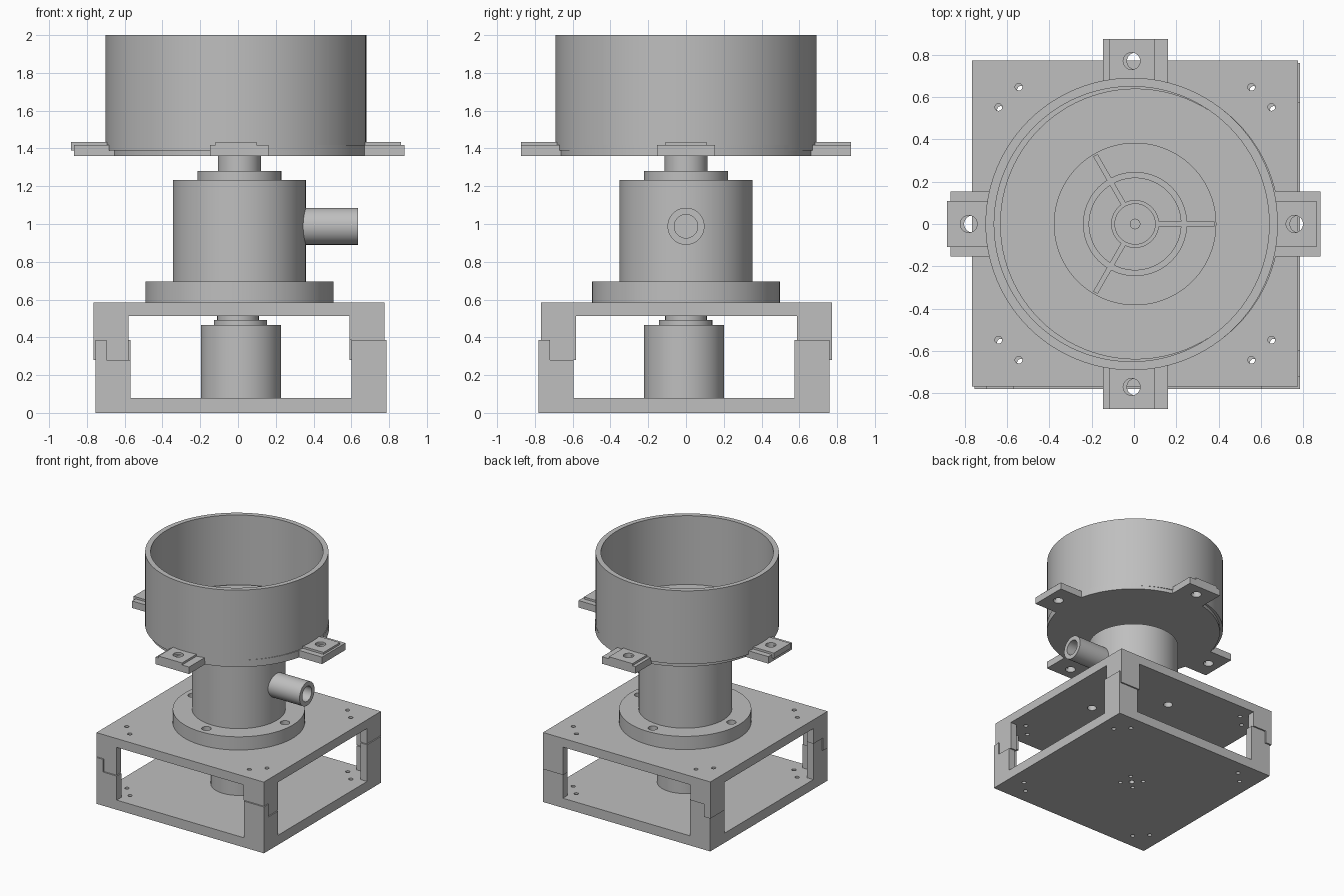
import bpy, bmesh
from math import radians, cos, sin
from mathutils import Matrix, Vector

if "Cube" in bpy.data.objects:
    bpy.data.objects.remove(bpy.data.objects["Cube"], do_unlink=True)

grey = bpy.data.materials.new("plain grey")
grey.use_nodes = True
COLOUR = (0.52, 0.52, 0.52, 1)
grey.diffuse_color = COLOUR
grey.node_tree.nodes["Principled BSDF"].inputs["Base Color"].default_value = COLOUR


def make(name, bm):
    mesh = bpy.data.meshes.new(name)
    bm.to_mesh(mesh)
    bm.free()
    mesh.materials.append(grey)
    ob = bpy.data.objects.new(name, mesh)
    bpy.context.collection.objects.link(ob)
    return ob


def add_cyl(bm, x, y, r, z0, z1, seg=96):
    bmesh.ops.create_cone(bm, cap_ends=True, segments=seg, radius1=r, radius2=r,
                          depth=z1 - z0, matrix=Matrix.Translation((x, y, (z0 + z1) / 2)))


def add_box(bm, lo, hi, turn=0, centre=(0, 0)):
    """Box between two corners, turned about z and then moved to a centre."""
    lo, hi = Vector(lo), Vector(hi)
    size = hi - lo
    m = (Matrix.Translation((*centre, 0)) @ Matrix.Rotation(radians(turn), 4, 'Z')
         @ Matrix.Translation((lo + hi) / 2) @ Matrix.Diagonal((*size, 1)))
    bmesh.ops.create_cube(bm, size=1, matrix=m)


def cyl(name, centre, r, z0, z1):
    bm = bmesh.new()
    add_cyl(bm, *centre, r, z0, z1)
    return make(name, bm)


def box(name, lo, hi, turn=0, centre=(0, 0)):
    bm = bmesh.new()
    add_box(bm, lo, hi, turn, centre)
    return make(name, bm)


def boolean(ob, tool, operation='DIFFERENCE'):
    """Apply a boolean and remove the tool."""
    tool.hide_render = True
    mod = ob.modifiers.new("cut", 'BOOLEAN')
    mod.operation, mod.object, mod.solver = operation, tool, 'EXACT'
    bpy.context.view_layer.objects.active = ob
    bpy.ops.object.modifier_apply(modifier=mod.name)
    bpy.data.objects.remove(tool, do_unlink=True)


def drill(ob, holes, z0, z1):
    """Cut vertical holes given as (x, y, radius)."""
    bm = bmesh.new()
    for x, y, r in holes:
        add_cyl(bm, x, y, r, z0, z1, 32)
    boolean(ob, make("drill", bm))


def ring_holes(centre, dist, r, start=0):
    return [(centre[0] + dist * cos(radians(start + 90 * k)),
             centre[1] + dist * sin(radians(start + 90 * k)), r) for k in range(4)]


def corner_holes(centre):
    return [(centre[0] + sx * a, centre[1] + sy * b, 0.017)
            for sx in (-1, 1) for sy in (-1, 1) for a, b in ((0.55, 0.645), (0.645, 0.55))]


LOW = (0.015, -0.01)     # lower frame and motor
TOP = (0.005, 0.002)     # upper frame
PUMP = (0.007, 0)        # housing and tank base
TANK = (-0.011, 0)       # tank shell
H, WING, WALL = 0.77, 0.185, 0.06

# Frame plates
base_plate = box("base_plate", (-H, -H, 0), (H, H, 0.08), 0, LOW)
drill(base_plate, corner_holes(LOW), -0.1, 0.2)
drill(base_plate, ring_holes(LOW, 0.09, 0.016, 45) + [(*LOW, 0.022)], -0.1, 0.06)
top_plate = box("top_plate", (-H, -H, 0.512), (H, H, 0.585), 0, TOP)
bolts = ring_holes(PUMP, 0.425, 0.036)
drill(top_plate, corner_holes(TOP) + bolts, 0.4, 0.7)

# Angle posts: each side has one short and one tall lower wing
for k in range(4):
    turn = 90 * k
    box(f"lower_tall_wing_{k}", (H - WING, -H, 0.08), (H, -H + WALL, 0.385), turn, LOW)
    box(f"lower_short_wing_{k}", (-H, -H, 0.08), (-H + WING, -H + WALL, 0.28), turn, LOW)
    box(f"upper_short_wing_{k}", (H - WING, -H, 0.385), (H, -H + WALL, 0.512), turn, TOP)
    box(f"upper_tall_wing_{k}", (-H, -H, 0.28), (-H + WING, -H + WALL, 0.512), turn, TOP)

# Motor under the top plate
cyl("motor", LOW, 0.212, 0.08, 0.465)
cyl("motor_collar", (0.013, -0.002), 0.141, 0.465, 0.493)
cyl("motor_boss", (0, 0), 0.11, 0.493, 0.512)

# Pump housing
flange = cyl("housing_flange", PUMP, 0.498, 0.585, 0.695)
drill(flange, bolts, 0.5, 0.8)
cyl("housing", PUMP, 0.352, 0.695, 1.232)
cyl("housing_cap", PUMP, 0.222, 1.232, 1.28)
cyl("neck", PUMP, 0.114, 1.28, 1.36)


def pipe(name, r, x0, x1):
    bm = bmesh.new()
    bmesh.ops.create_cone(bm, cap_ends=True, segments=64, radius1=r, radius2=r, depth=x1 - x0,
                          matrix=Matrix.Translation(((x0 + x1) / 2, 0, 0.988))
                          @ Matrix.Rotation(radians(90), 4, 'Y'))
    return make(name, bm)


spout = pipe("spout", 0.098, 0.32, 0.635)
boolean(spout, pipe("spout_bore", 0.062, 0.36, 0.8))

# Tank base disc and its lugs
cyl("tank_base", PUMP, 0.68, 1.36, 1.418)
cyl("base_spigot", PUMP, 0.64, 1.418, 1.428)
# Tank shell
shell = cyl("tank_shell", TANK, 0.691, 1.39, 2.0)
boolean(shell, cyl("shell_bore", TANK, 0.65, 1.3, 2.1))
# Lugs on the base and on the shell
for label, centre, half, start, z0, z1 in (("base", PUMP, 0.154, 0.64, 1.36, 1.418),
                                           ("shell", TANK, 0.108, 0.665, 1.39, 1.435)):
    for k in range(4):
        lug = box(f"{label}_lug_{k}", (start, -half, z0), (0.874, half, z1), 90 * k, centre)
        drill(lug, [ring_holes(centre, 0.77, 0.04)[k]], 1.2, 1.6)

# Impeller on the tank floor
cyl("impeller_disc", (0.005, 0), 0.384, 1.42, 1.445)
for label, outer, inner in (("outer", 0.246, 0.217), ("inner", 0.113, 0.095)):
    ring = cyl(f"impeller_{label}_ring", (0.005, 0), outer, 1.44, 1.47)
    boolean(ring, cyl("ring_bore", (0.005, 0), inner, 1.3, 1.6))
for k in range(3):
    box(f"impeller_vane_{k}", (0.1, -0.012, 1.44), (0.375, 0.012, 1.47), 120 * k, (0.005, 0))
cyl("impeller_shaft", (0.005, 0), 0.025, 1.44, 1.48)

# Smooth the round walls, keep edges sharp
bpy.ops.object.select_all(action='DESELECT')
for ob in bpy.context.scene.objects:
    if ob.type == 'MESH' and grey.name in ob.data.materials:
        ob.select_set(True)
        bpy.context.view_layer.objects.active = ob
bpy.ops.object.shade_smooth_by_angle(angle=radians(30))
